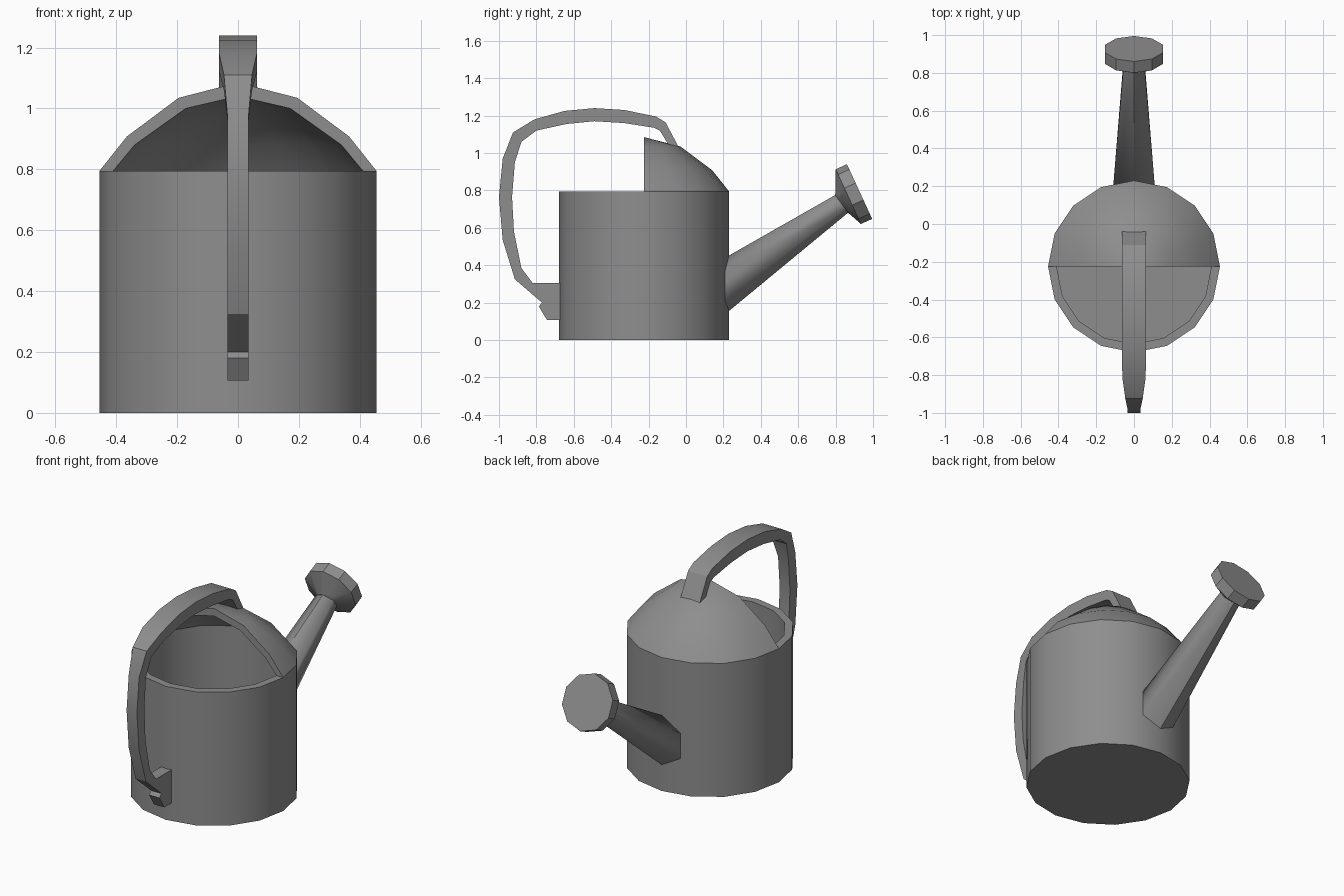
import bpy, bmesh
from math import sin, cos, pi, radians
from mathutils import Vector

cube = bpy.data.objects.get("Cube")
if cube:
    bpy.data.objects.remove(cube)

grey = bpy.data.materials.new("plain_grey")
grey.use_nodes = True
grey.diffuse_color = (0.27, 0.27, 0.27, 1)
grey.node_tree.nodes["Principled BSDF"].inputs["Base Color"].default_value = (0.27, 0.27, 0.27, 1)

CENTRE_Y = -0.225
SIDES = 16


def finish(name, bm, angle=30):
    bmesh.ops.remove_doubles(bm, verts=bm.verts, dist=0.0005)
    bmesh.ops.recalc_face_normals(bm, faces=bm.faces)
    mesh = bpy.data.meshes.new(name)
    bm.to_mesh(mesh)
    bm.free()
    obj = bpy.data.objects.new(name, mesh)
    bpy.context.collection.objects.link(obj)
    mesh.materials.append(grey)
    bpy.ops.object.select_all(action='DESELECT')
    obj.select_set(True)
    bpy.context.view_layer.objects.active = obj
    bpy.ops.object.shade_smooth_by_angle(angle=radians(angle))
    return obj


def loft(rings):
    """Skin a list of closed rings and cap both ends."""
    bm = bmesh.new()
    rows = [[bm.verts.new(p) for p in ring] for ring in rings]
    for a, b in zip(rows, rows[1:]):
        for i in range(len(a)):
            j = (i + 1) % len(a)
            bm.faces.new((a[i], a[j], b[j], b[i]))
    bm.faces.new(rows[0])
    bm.faces.new(rows[-1])
    return bm


def ring(y, z, up, width, height, sides):
    """Polygon with a corner along the up direction in the yz plane."""
    up = Vector((0, *up)).normalized()
    turns = [2 * pi * i / sides for i in range(sides)]
    return [Vector((width * sin(t), y, z)) + up * height * cos(t) for t in turns]


def lathe(bm, profile, steps):
    """Turn a radius/height profile about the can axis, starting at +x."""
    rows = []
    for k in range(steps + 1):
        t = 2 * pi * k / SIDES
        rows.append([bm.verts.new((r * cos(t), CENTRE_Y + r * sin(t), z)) for r, z in profile])
    for a, b in zip(rows, rows[1:]):
        for i in range(len(profile) - 1):
            bm.faces.new((a[i], a[i + 1], b[i + 1], b[i]))
    return rows


# Can: hollow body with a half dome over the back
bm = bmesh.new()
lathe(bm, [(0, 0), (0.455, 0), (0.455, 0.795), (0.41, 0.795), (0.41, 0.04), (0, 0.04)], SIDES)
covered = [f for f in bm.faces if f.calc_center_median().z > 0.79
           and f.calc_center_median().y > CENTRE_Y]
bmesh.ops.delete(bm, geom=covered, context='FACES')
outer = [(0.455, 0.795), (0.365, 0.908), (0.195, 1.035), (0, 1.085)]
inner = [(0.41, 0.795), (0.34, 0.88), (0.172, 1.0), (0, 1.04)]
shell = lathe(bm, outer, SIDES // 2)
lining = lathe(bm, inner, SIDES // 2)
for k in (0, -1):
    for i in range(len(outer) - 1):
        bm.faces.new((shell[k][i], shell[k][i + 1], lining[k][i + 1], lining[k][i]))
bmesh.ops.remove_doubles(bm, verts=bm.verts, dist=0.0005)
bmesh.ops.dissolve_degenerate(bm, dist=0.0005, edges=bm.edges)
finish("can_body", bm)

# Handle: outer y, z, inner y, z, half width
handle = [
    (-0.03, 1.015, -0.085, 1.03, 0.063), (-0.11, 1.165, -0.14, 1.12, 0.063),
    (-0.16, 1.195, -0.17, 1.135, 0.063), (-0.33, 1.23, -0.33, 1.16, 0.063),
    (-0.49, 1.24, -0.49, 1.17, 0.063), (-0.65, 1.225, -0.64, 1.155, 0.063),
    (-0.81, 1.18, -0.8, 1.12, 0.062), (-0.925, 1.11, -0.88, 1.06, 0.046),
    (-0.98, 0.97, -0.915, 0.95, 0.034), (-1, 0.765, -0.93, 0.765, 0.034),
    (-0.98, 0.535, -0.92, 0.58, 0.034), (-0.915, 0.325, -0.88, 0.385, 0.034),
    (-0.77, 0.2, -0.82, 0.305, 0.034)]
finish("handle", loft([[(-w, oy, oz), (w, oy, oz), (w, iy, iz), (-w, iy, iz)]
                       for oy, oz, iy, iz, w in handle]))

# Bracket joining the handle to the body
bracket = [(-0.66, 0.305), (-0.82, 0.305), (-0.77, 0.2),
           (-0.787, 0.18), (-0.743, 0.107), (-0.66, 0.107)]
finish("handle_bracket", loft([[(x, y, z) for y, z in bracket] for x in (-0.034, 0.034)]))

# Spout: tapered hexagon, smooth except for the top and bottom seams
TIP_UP = (-0.59, 0.81)
spout = finish("spout", loft([ring(0.2, 0.283, (0, 1), 0.127, 0.152, 6),
                              ring(0.832, 0.728, TIP_UP, 0.066, 0.0585, 6)]), 70)
for edge in spout.data.edges:
    if all(abs(spout.data.vertices[v].co.x) < 0.001 for v in edge.vertices):
        edge.use_edge_sharp = True

# Sprinkler head: flared cone and a ten-sided disc
HEAD_UP = (-0.418, 0.908)
finish("sprinkler_head", loft([ring(0.832, 0.728, TIP_UP, 0.06, 0.058, 10),
                               ring(0.868, 0.767, HEAD_UP, 0.161, 0.161, 10),
                               ring(0.928, 0.794, HEAD_UP, 0.161, 0.161, 10)]))
